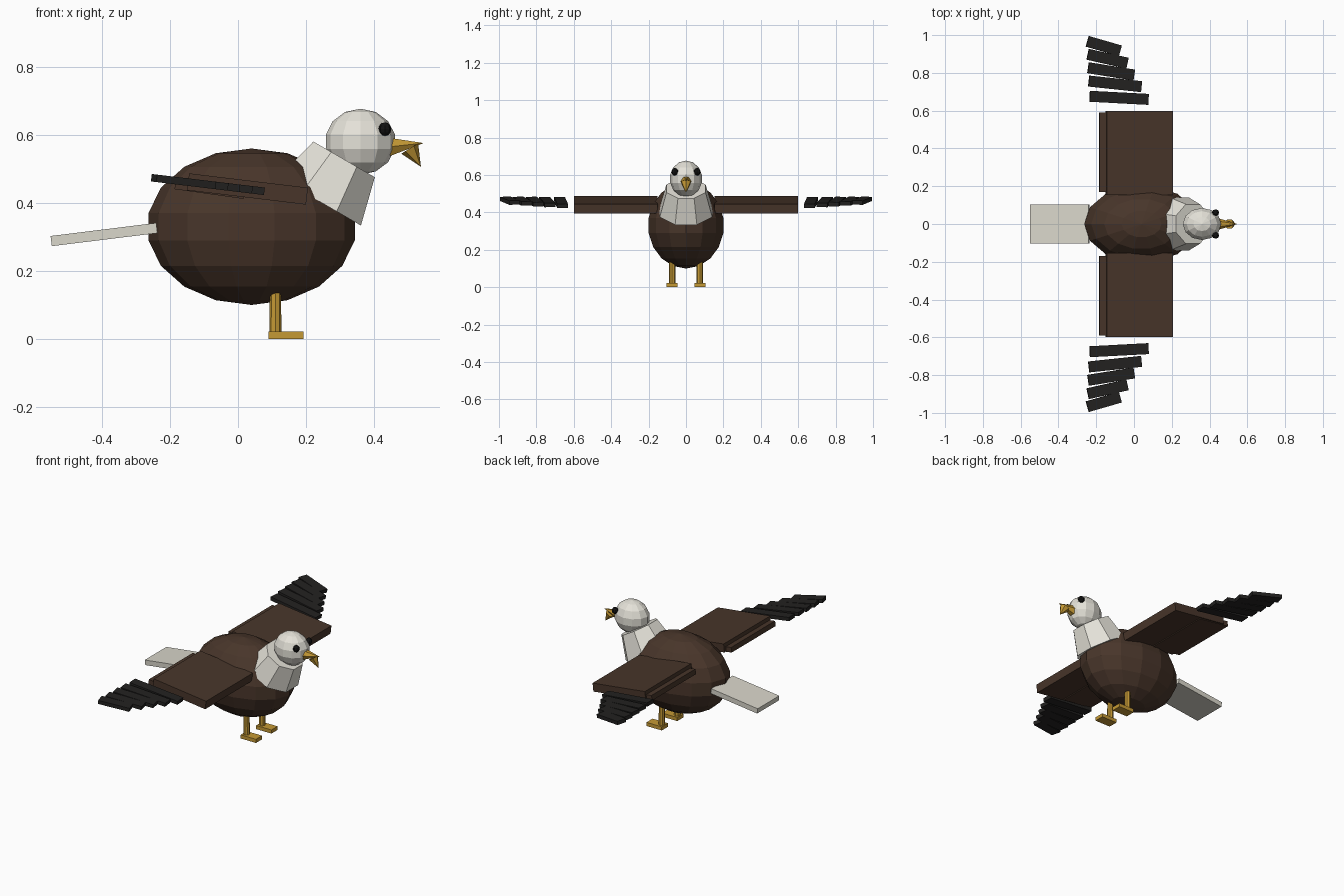
import bpy, bmesh
from math import pi, radians, atan2
from mathutils import Matrix, Vector

if "Cube" in bpy.data.objects:
    bpy.data.objects.remove(bpy.data.objects["Cube"])


def material(name, rgb):
    m = bpy.data.materials.new(name)
    m.diffuse_color = (*rgb, 1)
    m.use_nodes = True
    m.node_tree.nodes["Principled BSDF"].inputs["Base Color"].default_value = m.diffuse_color
    return m


BROWN = material("brown_plumage", (0.065, 0.036, 0.023))
BLACK = material("dark_feather", (0.017, 0.016, 0.015))
WHITE = material("white_plumage", (0.78, 0.76, 0.69))
CREAM = material("tail_plumage", (0.70, 0.68, 0.60))
GOLD = material("yellow_horn", (0.56, 0.32, 0.035))
EYE = material("eye_black", (0.006, 0.006, 0.006))


def finish(name, bm, mat, matrix):
    bm.transform(matrix)
    mesh = bpy.data.meshes.new(name)
    bm.to_mesh(mesh)
    bm.free()
    mesh.materials.append(mat)
    ob = bpy.data.objects.new(name, mesh)
    bpy.context.collection.objects.link(ob)
    return ob


def ball(name, center, radii, segs, rings, mat):
    bm = bmesh.new()
    bmesh.ops.create_uvsphere(bm, u_segments=segs, v_segments=rings, radius=1)
    bm.transform(Matrix.Rotation(pi / 2, 4, 'Z'))
    return finish(name, bm, mat,
                  Matrix.Translation(center) @ Matrix.Diagonal((*radii, 1)))


def box(name, center, size, mat, pitch=0, yaw=0):
    bm = bmesh.new()
    bmesh.ops.create_cube(bm, size=1)
    return finish(name, bm, mat, Matrix.Translation(center)
                  @ Matrix.Rotation(pitch, 4, 'Y') @ Matrix.Rotation(yaw, 4, 'Z')
                  @ Matrix.Diagonal((*size, 1)))


def cone(name, start, end, r1, r2, sides, mat, twist=0):
    """Tapered prism between two points lying in one x-z plane."""
    a, b = Vector(start), Vector(end)
    d = b - a
    bm = bmesh.new()
    bmesh.ops.create_cone(bm, cap_ends=True, segments=sides,
                          radius1=r1, radius2=r2, depth=d.length)
    bmesh.ops.remove_doubles(bm, verts=bm.verts, dist=1e-5)
    return finish(name, bm, mat, Matrix.Translation((a + b) / 2)
                  @ Matrix.Rotation(atan2(d.x, d.z), 4, 'Y')
                  @ Matrix.Rotation(twist, 4, 'Z'))


# Body, neck and head
ball("body", (0.04, 0, 0.33), (0.308, 0.208, 0.23), 14, 9, BROWN)
cone("neck", (0.24, 0, 0.404), (0.312, 0, 0.528), 0.152, 0.113, 8, WHITE, pi / 8)
ball("head", (0.36, 0, 0.58), (0.104, 0.087, 0.097), 12, 7, WHITE)

# Beak with a hooked tip
cone("beak", (0.445, 0, 0.565), (0.546, 0, 0.576), 0.031, 0, 6, GOLD)
cone("beak_hook", (0.505, 0, 0.560), (0.538, 0, 0.506), 0.029, 0, 6, GOLD, pi / 6)

# Tail
box("tail", (-0.394, 0, 0.307), (0.313, 0.206, 0.03), CREAM, -0.123)

# Flight feathers: centre x, centre y, length, yaw in degrees
FEATHERS = [(-0.079, 0.668, 0.313, 3), (-0.100, 0.742, 0.282, 6),
            (-0.121, 0.808, 0.248, 9), (-0.140, 0.875, 0.216, 12.5),
            (-0.160, 0.942, 0.182, 16)]
TILT = 0.12

for s, side in ((1, "left"), (-1, "right")):
    # Eyes, legs and feet
    ball(f"{side}_eye", (0.432, s * 0.06, 0.617), (0.019, 0.018, 0.02), 8, 6, EYE)
    cone(f"{side}_leg", (0.11, s * 0.074, 0.01), (0.11, s * 0.074, 0.16),
         0.018, 0.016, 8, GOLD)
    box(f"{side}_foot", (0.141, s * 0.074, 0.011), (0.102, 0.058, 0.022), GOLD)
    # Wing panel and trailing strip
    box(f"{side}_wing", (0.028, s * 0.376, 0.441), (0.352, 0.445, 0.05), BROWN, TILT)
    box(f"{side}_wing_rear", (-0.083, s * 0.38, 0.441), (0.205, 0.42, 0.03),
        BROWN, 0.14)
    # Fanned wing-tip feathers
    for i, (x, y, length, yaw) in enumerate(FEATHERS):
        box(f"{side}_feather_{i + 1}", (x, s * y, 0.453 - TILT * (x + 0.079)),
            (length, 0.058, 0.022), BLACK, TILT, -s * radians(yaw))
